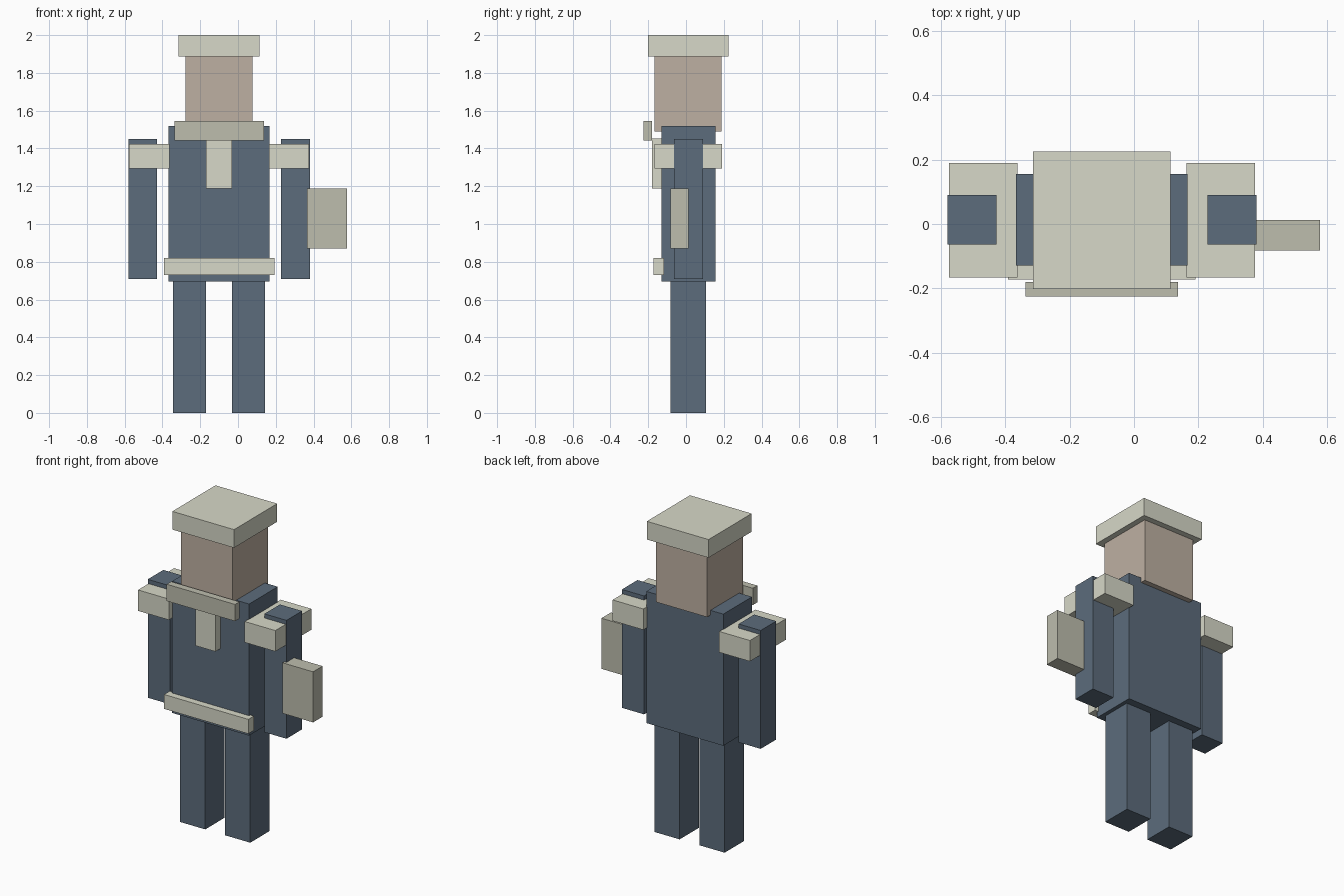
import bpy

if "Cube" in bpy.data.objects:
    bpy.data.objects.remove(bpy.data.objects["Cube"])


def material(name, rgb):
    # sRGB 0-255 to linear
    m = bpy.data.materials.new(name)
    m.diffuse_color = [(((c / 255) + 0.055) / 1.055) ** 2.4 for c in rgb] + [1.0]
    m.use_nodes = True
    m.node_tree.nodes["Principled BSDF"].inputs["Base Color"].default_value = m.diffuse_color
    return m


blue = material("blue_cloth", (92, 108, 124))
cream = material("cream", (215, 216, 200))
stone = material("grey_cream", (189, 189, 174))
skin = material("skin", (190, 176, 162))

CX = -0.10  # centre line of the body


def box(name, x, y, z, mat):
    bpy.ops.mesh.primitive_cube_add(
        size=1, location=[(a + b) / 2 for a, b in (x, y, z)])
    o = bpy.context.object
    o.name = name
    o.scale = [b - a for a, b in (x, y, z)]
    bpy.ops.object.transform_apply(location=False, rotation=False, scale=True)
    o.data.materials.append(mat)
    return o


def centred(name, half, y, z, mat):
    box(name, (CX - half, CX + half), y, z, mat)


def pair(name, inner, outer, y, z, mat):
    box("right_" + name, (CX - outer, CX - inner), y, z, mat)
    box("left_" + name, (CX + inner, CX + outer), y, z, mat)


# Body and head
centred("torso", 0.267, (-0.129, 0.155), (0.695, 1.52), blue)
centred("head", 0.178, (-0.167, 0.188), (1.49, 1.886), skin)
centred("cap", 0.214, (-0.202, 0.225), (1.886, 2.0), cream)

# Limbs and shoulder pads
pair("leg", 0.069, 0.243, (-0.083, 0.107), (0.0, 0.695), blue)
pair("arm", 0.328, 0.481, (-0.064, 0.09), (0.708, 1.45), blue)
pair("shoulder_pad", 0.263, 0.476, (-0.167, 0.19), (1.293, 1.424), cream)

# Front trim
centred("collar_bar", 0.237, (-0.225, -0.181), (1.441, 1.546), stone)
centred("chest_tab", 0.069, (-0.179, -0.122), (1.188, 1.452), cream)
centred("belt", 0.292, (-0.172, -0.116), (0.73, 0.82), cream)

# Plate carried at the side of the left arm
box("side_plate", (0.366, 0.578), (-0.082, 0.012), (0.87, 1.187), stone)
